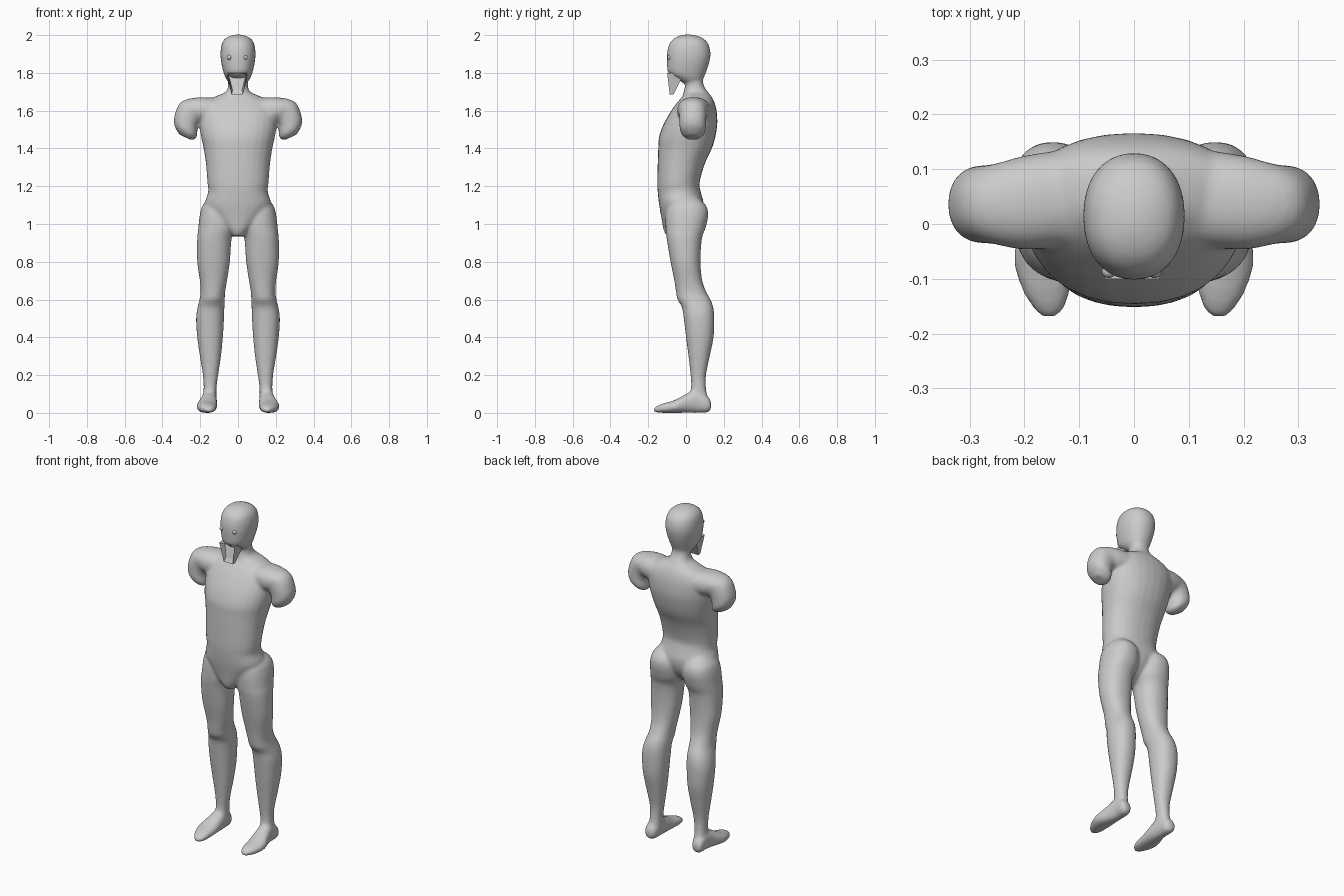
import bpy, bmesh, math
from mathutils import Vector

if "Cube" in bpy.data.objects:
    bpy.data.objects.remove(bpy.data.objects["Cube"])

grey = bpy.data.materials.new("plain grey")
grey.diffuse_color = (0.6, 0.6, 0.6, 1)
grey.use_nodes = True
grey.node_tree.nodes["Principled BSDF"].inputs["Base Color"].default_value = grey.diffuse_color


def flat_ring(z, x0, x1, y0, y1):
    """Horizontal cross-section: centre, u axis, v axis."""
    return ((x0 + x1) / 2, (y0 + y1) / 2, z, (x1 - x0) / 2, 0, 0, 0, (y1 - y0) / 2, 0)


def upright_ring(y, x0, x1, z0, z1):
    """Cross-section facing along y."""
    return ((x0 + x1) / 2, y, (z0 + z1) / 2, (x1 - x0) / 2, 0, 0, 0, 0, (z1 - z0) / 2)


def arm_ring(x, z, nx, nz, r, y0, y1):
    """Cross-section spanned by (nx, nz) and y."""
    return (x, (y0 + y1) / 2, z, nx * r, 0, nz * r, 0, (y1 - y0) / 2, 0)


def smooth_rows(rows, steps=4):
    """Catmull-Rom interpolation between cross-sections."""
    out = []
    for i in range(len(rows) - 1):
        a, b, c, d = (rows[max(i - 1, 0)], rows[i], rows[i + 1], rows[min(i + 2, len(rows) - 1)])
        for k in range(steps):
            t = k / steps
            out.append([0.5 * (2 * q + (r - p) * t + (2 * p - 5 * q + 4 * r - s) * t * t
                               + (3 * q - p - 3 * r + s) * t ** 3)
                        for p, q, r, s in zip(a, b, c, d)])
    return out + [list(rows[-1])]


def loft(bm, rows, side=1, power=2.2, n=28):
    """Closed skin over the cross-sections, mirrored in x when side is -1."""
    rings = []
    for row in smooth_rows(rows):
        c, u, v = Vector(row[:3]), Vector(row[3:6]), Vector(row[6:])
        ring = []
        for i in range(n):
            a = 2 * math.pi * i / n
            ca, sa = math.cos(a), math.sin(a)
            p = (c + u * math.copysign(abs(ca) ** (2 / power), ca)
                 + v * math.copysign(abs(sa) ** (2 / power), sa))
            p.x *= side
            ring.append(bm.verts.new(p))
        rings.append(ring)
    faces = [bm.faces.new(rings[0]), bm.faces.new(rings[-1])]
    for r0, r1 in zip(rings, rings[1:]):
        for i in range(n):
            j = (i + 1) % n
            faces.append(bm.faces.new((r0[i], r0[j], r1[j], r1[i])))
    bmesh.ops.recalc_face_normals(bm, faces=faces)


def make_object(name, bm, smooth=True):
    me = bpy.data.meshes.new(name)
    bm.to_mesh(me)
    bm.free()
    me.materials.append(grey)
    for p in me.polygons:
        p.use_smooth = smooth
    ob = bpy.data.objects.new(name, me)
    bpy.context.collection.objects.link(ob)
    return ob


body = bmesh.new()

# Torso and neck: z, half width, front y, back y
torso = [(0.935, .03, -.10, -.03), (0.965, .06, -.118, .03), (1.03, .13, -.13, .08),
         (1.10, .175, -.142, .095), (1.17, .158, -.15, .078), (1.22, .162, -.152, .072),
         (1.32, .17, -.15, .10), (1.40, .182, -.147, .137), (1.46, .195, -.143, .155),
         (1.53, .205, -.118, .166), (1.60, .205, -.078, .162), (1.645, .18, -.045, .15),
         (1.675, .12, -.02, .135), (1.70, .065, -.012, .115), (1.74, .052, -.005, .092),
         (1.79, .055, -.01, .09)]
loft(body, [flat_ring(z, -w, w, f, b) for z, w, f, b in torso])

# Head
head = [(1.745, .045, -.01, .08), (1.77, .064, -.055, .092), (1.80, .076, -.094, .105),
        (1.85, .088, -.101, .122), (1.90, .093, -.101, .13), (1.95, .087, -.09, .12),
        (1.98, .07, -.066, .095), (1.996, .042, -.035, .06), (2.003, .012, -.005, .025)]
loft(body, [flat_ring(z, -w, w, f, b) for z, w, f, b in head])

# Legs: z, inner x, outer x, front y, back y
leg = [(1.14, .07, .15, -.06, .06), (1.10, .03, .187, -.095, .105), (1.05, .014, .202, -.108, .118),
       (0.98, .014, .21, -.108, .104), (0.92, .034, .216, -.102, .084), (0.80, .043, .216, -.082, .077),
       (0.70, .058, .202, -.062, .086), (0.64, .068, .198, -.053, .108), (0.60, .07, .204, -.045, .13),
       (0.56, .072, .214, -.022, .144), (0.50, .074, .222, -.012, .15), (0.40, .08, .216, .0, .146),
       (0.30, .09, .202, .013, .126), (0.20, .105, .186, .024, .106), (0.13, .114, .182, .026, .106),
       (0.07, .114, .186, .01, .115), (0.03, .12, .18, .03, .10)]

# Feet: y, inner x, outer x, bottom z, top z
foot = [(.133, .138, .178, .02, .06), (.112, .12, .19, .002, .09), (.06, .113, .192, 0, .125),
        (.01, .111, .202, 0, .105), (-.06, .111, .22, 0, .068), (-.12, .116, .205, 0, .05),
        (-.155, .128, .183, .002, .036), (-.17, .142, .168, .008, .024)]

# Upper arm stumps: x, z, section direction, radius, front y, back y
arm = [(.10, 1.595, 0, 1, .07, -.04, .14), (.20, 1.603, .08, 1, .068, -.047, .125),
       (.25, 1.59, .65, .76, .076, -.037, .11), (.275, 1.545, .89, .45, .068, -.035, .107),
       (.277, 1.49, .87, .45, .068, -.03, .102), (.277, 1.458, .9, .4, .036, .0, .07)]

for side in (1, -1):
    loft(body, [flat_ring(*r) for r in leg], side)
    loft(body, [upright_ring(*r) for r in foot], side)
    loft(body, [arm_ring(*r) for r in arm], side)

# Fuse the limbs, torso and head into one smooth skin
figure = make_object("body", body)
remesh = figure.modifiers.new("fuse", 'REMESH')
remesh.mode = 'VOXEL'
remesh.voxel_size = 0.008
remesh.use_smooth_shade = True
soften = figure.modifiers.new("soften", 'SMOOTH')
soften.factor = 0.5
soften.iterations = 8

# Open jaw: tapered block with a hollowed front
jaw = bmesh.new()
bmesh.ops.create_cube(jaw, size=1)
for v in jaw.verts:
    top, front = v.co.z > 0, v.co.y < 0
    half = (.05 if front else .058) if top else .03
    v.co = Vector((-.004 + math.copysign(half, v.co.x),
                   (-.1 if top else -.086) if front else (-.01 if top else -.066),
                   1.80 if top else 1.685))
front_face = min(jaw.faces, key=lambda f: f.calc_center_median().y)
bmesh.ops.inset_region(jaw, faces=[front_face], thickness=.008)
for v in front_face.verts:
    if v.co.z > 1.74:
        v.co += Vector((0, .045, -.012))
    else:
        v.co += Vector((0, .012, .018))
make_object("jaw", jaw, False)

# Eyes
for name, x in (("right_eye", -.046), ("left_eye", .038)):
    eye = bmesh.new()
    bmesh.ops.create_uvsphere(eye, u_segments=16, v_segments=10, radius=.013)
    bmesh.ops.translate(eye, verts=eye.verts, vec=(x, -.086, 1.882))
    make_object(name, eye)
